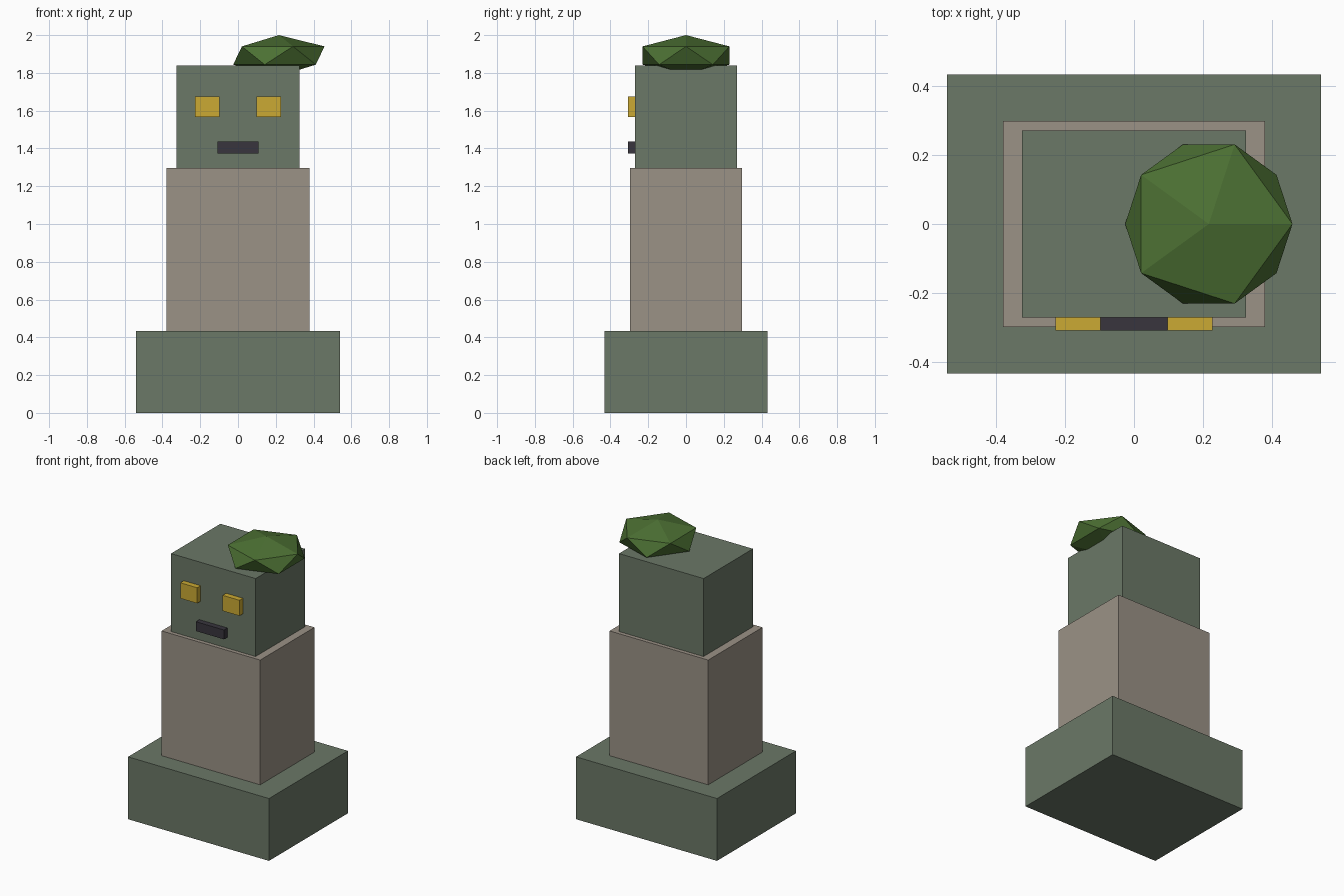
import bpy

if "Cube" in bpy.data.objects:
    bpy.data.objects.remove(bpy.data.objects["Cube"])

S = 2.0 / 3.7  # original unit: the whole figure is 3.7 units tall


def material(name, hex_code):
    """Flat material from an sRGB hex colour."""
    rgb = [int(hex_code[i:i + 2], 16) / 255 for i in (0, 2, 4)]
    lin = [c / 12.92 if c <= 0.04045 else ((c + 0.055) / 1.055) ** 2.4 for c in rgb]
    mat = bpy.data.materials.new(name)
    mat.diffuse_color = (*lin, 1)
    mat.use_nodes = True
    mat.node_tree.nodes["Principled BSDF"].inputs["Base Color"].default_value = mat.diffuse_color
    return mat


def finish(name, location, scale, mat):
    obj = bpy.context.object
    obj.name = name
    obj.location = [c * S for c in location]
    obj.scale = [c * S for c in scale]
    bpy.ops.object.transform_apply(location=False, rotation=False, scale=True)
    obj.data.materials.append(mat)
    return obj


def box(name, location, size, mat):
    bpy.ops.mesh.primitive_cube_add(size=1)
    return finish(name, location, size, mat)


mossy_stone = material("mossy stone", "6B7867")
pale_stone = material("pale stone", "9B9286")
yellow = material("yellow", "CBAA33")
dark = material("dark grey", "38353D")
green = material("moss green", "4C7033")

# Stacked stone blocks
box("base", (0, 0, 0.4), (2.0, 1.6, 0.8), mossy_stone)
box("torso", (0, 0, 1.6), (1.4, 1.1, 1.6), pale_stone)
box("head", (0, 0, 2.9), (1.2, 1.0, 1.0), mossy_stone)

# Face
for side, x in (("left", -0.3), ("right", 0.3)):
    box(f"{side}_eye", (x, -0.53, 3.0), (0.24, 0.08, 0.2), yellow)
box("mouth", (0, -0.53, 2.6), (0.4, 0.08, 0.12), dark)

# Faceted moss clump, off-centre on the head
bpy.ops.mesh.primitive_ico_sphere_add(subdivisions=1, radius=1)
finish("moss_clump", (0.4, 0, 3.5), (0.5, 0.5, 0.2), green)
